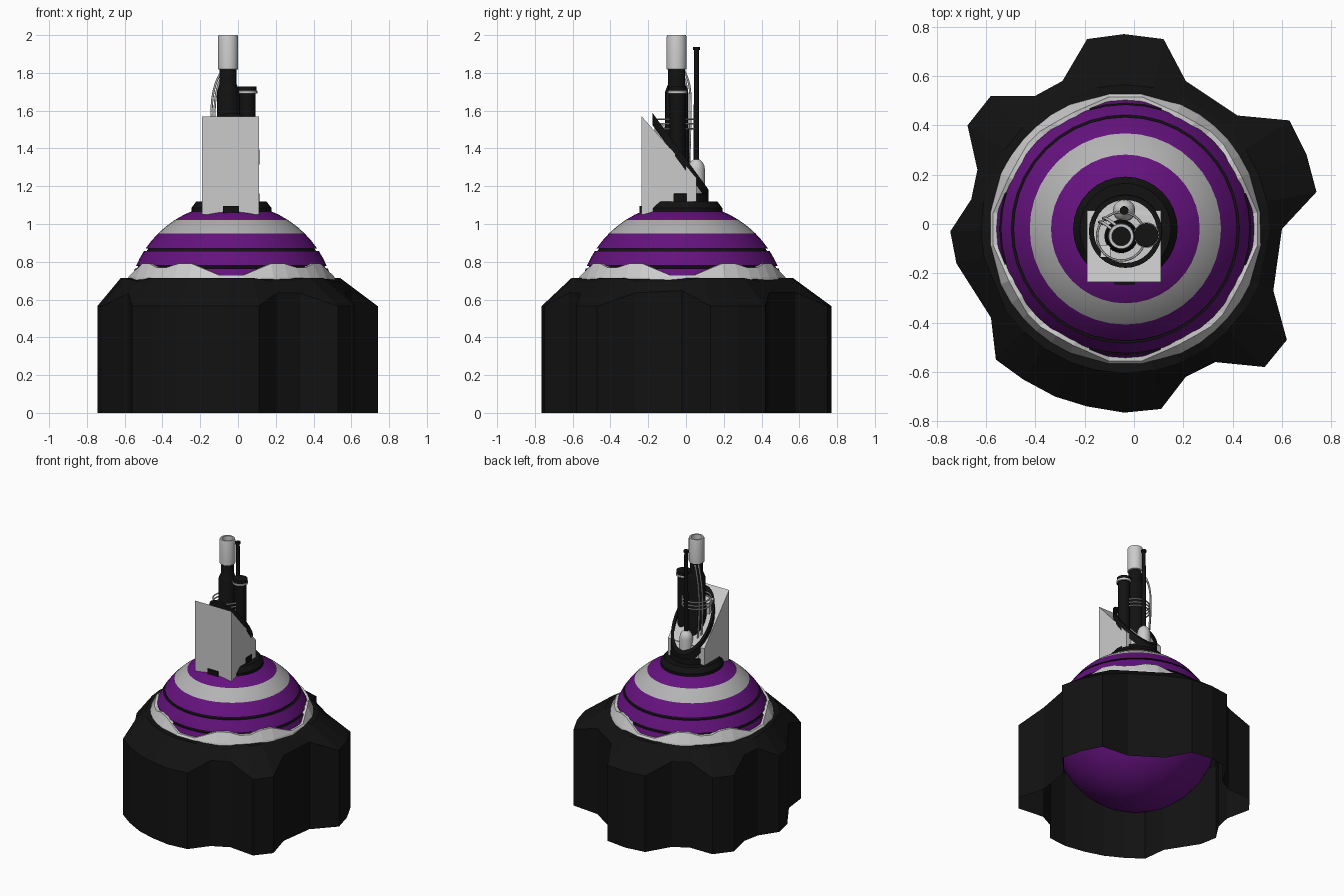
import bpy, bmesh
from math import sin, cos, pi, sqrt, hypot, radians

if "Cube" in bpy.data.objects:
    bpy.data.objects.remove(bpy.data.objects["Cube"])

CX, CY = -0.035, -0.02


def material(name, c):
    m = bpy.data.materials.new(name)
    m.diffuse_color = (*c, 1)
    m.use_nodes = True
    m.node_tree.nodes["Principled BSDF"].inputs["Base Color"].default_value = m.diffuse_color
    return m


BLACK = material("black", (0.006, 0.006, 0.006))
PURPLE = material("purple", (0.13, 0.006, 0.21))
GREY = material("grey", (0.45, 0.45, 0.45))


def finish(name, bm, mats=(), smooth=True):
    bmesh.ops.remove_doubles(bm, verts=bm.verts, dist=1e-5)
    bmesh.ops.recalc_face_normals(bm, faces=bm.faces)
    me = bpy.data.meshes.new(name)
    bm.to_mesh(me)
    bm.free()
    ob = bpy.data.objects.new(name, me)
    bpy.context.collection.objects.link(ob)
    for m in mats:
        me.materials.append(m)
    if smooth:
        bpy.ops.object.select_all(action='DESELECT')
        ob.select_set(True)
        bpy.context.view_layer.objects.active = ob
        bpy.ops.object.shade_smooth_by_angle(angle=radians(30))
    return ob


def skin(name, loops, mats=(), idx=None, smooth=True, close=False):
    """Join successive closed loops of points with quads."""
    bm = bmesh.new()
    rows = [[bm.verts.new(p) for p in loop] for loop in loops]
    if close:
        rows.append(rows[0])
    n = len(rows[0])
    for k, (a, b) in enumerate(zip(rows, rows[1:])):
        for i in range(n):
            j = (i + 1) % n
            f = bm.faces.new((a[i], a[j], b[j], b[i]))
            f.material_index = idx[k] if idx else 0
    return finish(name, bm, mats, smooth)


def circle(r, z, c=(CX, CY), n=32):
    """Circle of points; z may be a height or a function of y."""
    pts = []
    for i in range(n):
        x, y = c[0] + r * cos(2 * pi * i / n), c[1] + r * sin(2 * pi * i / n)
        pts.append((x, y, z(y) if callable(z) else z))
    return pts


def lathe(name, prof, c=(CX, CY), n=32, mats=(), idx=None, close=False):
    return skin(name, [circle(max(r, 1e-6), z, c, n) for r, z in prof], mats, idx, close=close)


def prism(name, pts, x0, x1, mats=()):
    """Side profile in (y, z) extruded along x."""
    bm = bmesh.new()
    f = bm.faces.new([bm.verts.new((x0, y, z)) for y, z in pts])
    g = bmesh.ops.extrude_face_region(bm, geom=[f])["geom"]
    bmesh.ops.translate(bm, vec=(x1 - x0, 0, 0), verts=[v for v in g if isinstance(v, bmesh.types.BMVert)])
    return finish(name, bm, mats, False)


# Lobed base skirt, open underneath
outline = [(-.19, .75), (-.04, .77), (.12, .75), (.21, .58), (.42, .44), (.63, .42), (.70, .28),
           (.74, .13), (.60, -.02), (.565, -.27), (.62, -.47), (.53, -.58), (.33, -.56), (.21, -.62),
           (.11, -.75), (-.04, -.765), (-.19, -.74), (-.32, -.70), (-.45, -.63), (-.56, -.55),
           (-.58, -.38), (-.72, -.16), (-.745, -.03), (-.66, .10), (-.635, .22), (-.675, .40),
           (-.58, .52), (-.40, .52), (-.29, .58)]
loops = [[], [], [], []]
for x, y in outline:
    d = hypot(x - CX, y - CY)
    ux, uy = (x - CX) / d, (y - CY) / d
    tooth = d > 0.68
    loops[0].append((x, y, 0))
    loops[1].append((x, y, 0.565 if tooth else 0.72 - (d - 0.55) * 0.85))
    loops[2].append((CX + ux * 0.585, CY + uy * 0.585, 0.715 if tooth else 0.695))
    loops[3].append((CX + ux * 0.535, CY + uy * 0.535, 0.715))
skin("base_skirt", loops, [BLACK], smooth=False)

# Striped ball with recessed grooves
ZC, R = 0.56, 0.55


def ball_r(z, rad=R):
    return sqrt(max(rad * rad - (z - ZC) ** 2, 0))


prof = [(R * sin(pi * i / 16), ZC - R * cos(pi * i / 16)) for i in range(10)]
idx = [0] * 9
for z, inset, m in [(.72, 0, 0), (.765, 0, 0), (.766, .012, 1), (.778, .012, 1), (.779, 0, 1), (.82, 0, 0),
                    (.857, 0, 0), (.858, .014, 1), (.870, .014, 1), (.871, 0, 1), (.91, 0, 0), (.95, 0, 0),
                    (.985, 0, 2), (1.02, 0, 2), (1.05, 0, 0), (1.08, 0, 0), (1.11, 0, 0)]:
    prof.append((ball_r(z) - inset, z))
    idx.append(m)
lathe("striped_ball", prof, n=40, mats=[PURPLE, BLACK, GREY], idx=idx)

# Grey collar with a wavy upper edge
wave = [(-7, .73), (7, .73), (24, .79), (33, .79), (41, .77), (49, .77), (57, .79), (66, .79)]
low, mid, top, inner = [], [], [], []
for q in range(4):
    for a, z in wave:
        t = radians(a + 90 * q)
        for lst, h, rad in ((low, .69, .572), (mid, .72, .572), (top, z, .566), (inner, z, .545)):
            r = ball_r(h, rad)
            lst.append((CX + r * cos(t), CY + r * sin(t), h))
skin("wavy_collar", [low, mid, top, inner], smooth=False)

# Black ring on top of the ball
lathe("turret_ring", [(.212, 1.04), (.212, 1.085), (.185, 1.12), (0, 1.12)], mats=[BLACK])

# Wedge shaped shield and its small front lug
prism("wedge_shield", [(-.235, 1.05), (-.235, 1.57), (.055, 1.245), (.055, 1.05)], -.19, .11)
prism("front_lug", [(-.245, 1.055), (-.245, 1.095), (-.18, 1.095), (-.18, 1.055)], -.08, .005, [BLACK])


# Slanted turret drum, with a sunken top and a black rim
def slope(offset):
    return lambda y: 1.585 - 1.37 * (y + 0.175) + offset


TC = (-.035, -.03)
lathe("drum_foot", [(.15, 1.08), (.15, 1.16), (.12, 1.165)], c=TC, mats=[BLACK])
skin("turret_drum", [circle(.138, 1.10, TC), circle(.138, slope(-.03), TC),
                     circle(1e-6, slope(-.03), TC)])
skin("turret_rim", [circle(.148, slope(-.065), TC), circle(.148, slope(0), TC),
                    circle(.128, slope(0), TC), circle(.128, slope(-.065), TC)], [BLACK], close=True)

# Main barrel with grey muzzle sleeve
B = (-.052, -.05)
lathe("main_barrel", [(.068, 1.25), (.068, 1.5), (.06, 1.52), (.06, 1.70), (.055, 1.715), (.045, 1.74),
                      (.045, 1.84), (0, 1.84)], c=B, n=24, mats=[BLACK])
lathe("muzzle_sleeve", [(.04, 1.815), (.053, 1.82), (.053, 1.99), (.05, 2.0), (.038, 2.0), (.038, 1.86)],
      c=B, n=24)

# Thin hoops round the barrel
for k, z in enumerate((1.505, 1.53, 1.555)):
    lathe(f"barrel_hoop_{k}", [(.098 + .005 * cos(2 * pi * i / 6), z + .005 * sin(2 * pi * i / 6))
                               for i in range(6)], c=B, close=True)

# Short side barrel with a cap
S = (.05, -.045)
lathe("side_barrel", [(.042, 1.22), (.042, 1.69), (.049, 1.692), (.049, 1.728), (0, 1.728)],
      c=S, n=20, mats=[BLACK])
lathe("side_barrel_band", [(.047, 1.69), (.052, 1.692), (.052, 1.705), (.047, 1.707)], c=S, n=20)

# Antenna on a round mount
A = (-.04, .055)
lathe("antenna_mount", [(.045, 1.2), (.045, 1.29), (.042, 1.31), (.032, 1.328), (.017, 1.342), (0, 1.345)],
      c=A, n=20)
lathe("antenna", [(.015, 1.33), (.013, 1.92), (.018, 1.922), (.018, 1.937), (0, 1.937)],
      c=A, n=12, mats=[BLACK])

# Twin cables curving from drum to barrel
for k in range(2):
    cu = bpy.data.curves.new(f"cable_{k}", 'CURVE')
    cu.dimensions = '3D'
    cu.bevel_depth = .006
    cu.bevel_resolution = 1
    sp = cu.splines.new('NURBS')
    pts = [(-.125, .0, 1.28), (-.14, .005, 1.45), (-.147, .01, 1.62), (-.125, .008, 1.75), (-.085, -.025, 1.81)]
    sp.points.add(len(pts) - 1)
    for p, (x, y, z) in zip(sp.points, pts):
        p.co = (x + .016 * k, y + .016 * k, z, 1)
    sp.use_endpoint_u = True
    sp.order_u = 4
    bpy.context.collection.objects.link(bpy.data.objects.new(f"cable_{k}", cu))

# Small block beside the barrel
prism("sight_block", [(-.135, 1.40), (-.135, 1.53), (-.085, 1.51), (-.085, 1.40)], -.135, -.095)
